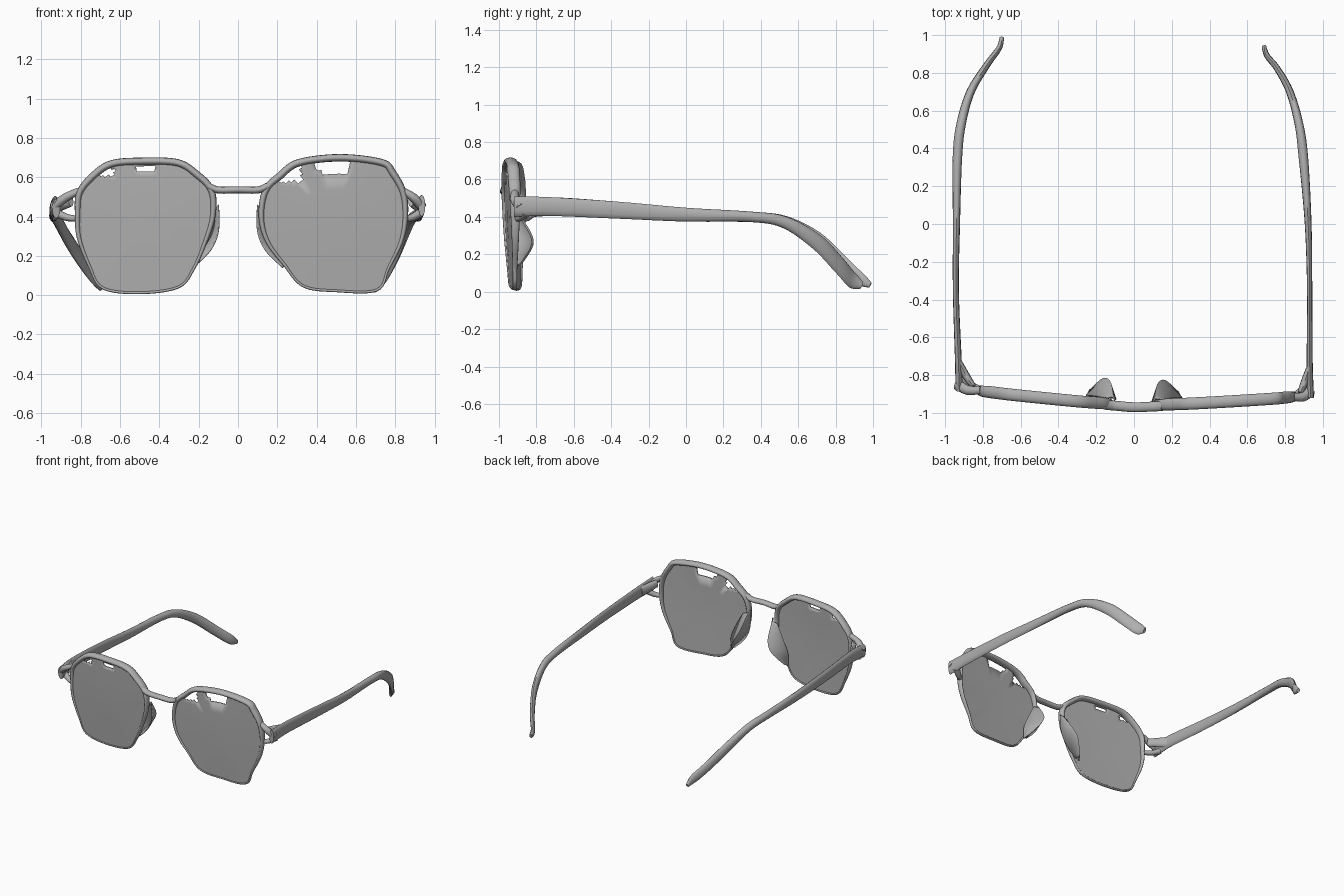
import bpy, bmesh, math
from mathutils import Vector

cube = bpy.data.objects.get("Cube")
if cube:
    bpy.data.objects.remove(cube)

grey = bpy.data.materials.new("plain grey")
grey.use_nodes = True
grey.diffuse_color = (0.43, 0.43, 0.43, 1)
shader = grey.node_tree.nodes["Principled BSDF"]
shader.inputs["Base Color"].default_value = grey.diffuse_color
shader.inputs["Roughness"].default_value = 0.8


def front_y(x, z):
    """Depth of the gently wrapped, slightly tilted front."""
    slope = 0.1 if x < 0 else 0.06
    return -0.972 + slope * math.hypot(x, 0.05) + 0.03 * (0.5 - z)


def smooth(points, steps, closed=False):
    """Spline through points of any dimension."""
    n = len(points)
    pick = (lambda i: points[i % n]) if closed else (lambda i: points[max(0, min(n - 1, i))])
    out = []
    for i in range(n if closed else n - 1):
        quad = [pick(i + k) for k in (-1, 0, 1, 2)]
        for s in range(steps):
            t = s / steps
            out.append([0.5 * (2 * b + (c - a) * t + (2 * a - 5 * b + 4 * c - d) * t * t
                        + (3 * b - a - 3 * c + d) * t ** 3) for a, b, c, d in zip(*quad)])
    if not closed:
        out.append(list(points[-1]))
    return out


def finish(name, bm, thickness=0):
    bmesh.ops.recalc_face_normals(bm, faces=bm.faces)
    mesh = bpy.data.meshes.new(name)
    bm.to_mesh(mesh)
    bm.free()
    mesh.materials.append(grey)
    obj = bpy.data.objects.new(name, mesh)
    bpy.context.collection.objects.link(obj)
    bpy.ops.object.select_all(action="DESELECT")
    obj.select_set(True)
    bpy.context.view_layer.objects.active = obj
    bpy.ops.object.shade_smooth_by_angle(angle=math.radians(50))
    if thickness:
        solid = obj.modifiers.new("thickness", "SOLIDIFY")
        solid.thickness = thickness
        solid.offset = 0
    return obj


def skin(bm, rows, wrap_rows=False, wrap_cols=False):
    """Quads between neighbouring rows of vertices."""
    n, m = len(rows), len(rows[0])
    for i in range(n if wrap_rows else n - 1):
        for j in range(m if wrap_cols else m - 1):
            a, b = rows[i], rows[(i + 1) % n]
            bm.faces.new((a[j], a[(j + 1) % m], b[(j + 1) % m], b[j]))


def sweep(name, path, axis, closed=False, sides=12):
    """Oval tube; each path point is x, y, z, radius along axis, radius across it."""
    bm = bmesh.new()
    rows = []
    spots = [Vector(p[:3]) for p in path]
    n = len(path)
    for i, p in enumerate(path):
        ahead = spots[(i + 1) % n] if closed else spots[min(n - 1, i + 1)]
        behind = spots[i - 1] if closed else spots[max(0, i - 1)]
        along = (ahead - behind).normalized()
        a = Vector(axis)
        a = (a - along * a.dot(along)).normalized()
        b = along.cross(a)
        turn = [2 * math.pi * k / sides for k in range(sides)]
        rows.append([bm.verts.new(spots[i] + a * p[3] * math.cos(t) + b * p[4] * math.sin(t))
                     for t in turn])
    skin(bm, rows, closed, True)
    if not closed:
        bm.faces.new(rows[0])
        bm.faces.new(rows[-1])
    return finish(name, bm)


def lens_and_rim(side, outline, gaps):
    loop = smooth(outline, 8, True)
    cx = sum(p[0] for p in loop) / len(loop)
    cz = 0.36
    # lens sheet in rings, with small broken gaps near the top
    bm = bmesh.new()
    rows = []
    for s in (0.99, 0.95, 0.91, 0.87, 0.83, 0.79, 0.72, 0.5, 0.25):
        ring = [(cx + (x - cx) * s, cz + (z - cz) * s) for x, z in loop]
        rows.append([bm.verts.new((x, front_y(x, z) - 0.008 * (1 - s), z)) for x, z in ring])
    skin(bm, rows, False, True)
    bm.faces.new(rows[-1])
    broken = []
    for f in bm.faces:
        c = f.calc_center_median()
        if any(x0 < c.x < x1 and z0 < c.z < z1 for x0, x1, z0, z1 in gaps):
            broken.append(f)
    bmesh.ops.delete(bm, geom=broken, context="FACES")
    finish(side + "_lens", bm, 0.012)
    # rim, heavier along the top and thin below
    path = []
    for x, z in loop:
        heavy = max(0, min(1, (z - 0.1) / 0.5))
        deep, wide = 0.012 + 0.02 * heavy, 0.007 + 0.012 * heavy
        d = Vector((cx - x, cz - z)).normalized() * wide
        x, z = x + d.x, z + d.y
        path.append((x, front_y(x, z) + 0.008 * heavy, z, deep, wide))
    sweep(side + "_rim", path, (0, 1, 0), True)


lens_and_rim("right",
             [(-0.83, 0.42), (-0.82, 0.53), (-0.75, 0.62), (-0.65, 0.685), (-0.48, 0.7),
              (-0.3, 0.69), (-0.2, 0.63), (-0.12, 0.54), (-0.115, 0.4), (-0.16, 0.26),
              (-0.22, 0.13), (-0.3, 0.035), (-0.5, 0.005), (-0.69, 0.03), (-0.76, 0.14),
              (-0.82, 0.29)],
             [(-0.7, -0.63, 0.605, 0.645), (-0.51, -0.43, 0.625, 0.66)])
lens_and_rim("left",
             [(0.865, 0.4), (0.855, 0.53), (0.8, 0.635), (0.74, 0.69), (0.52, 0.718),
              (0.3, 0.69), (0.2, 0.62), (0.125, 0.54), (0.105, 0.4), (0.14, 0.27),
              (0.23, 0.15), (0.33, 0.04), (0.5, 0.015), (0.71, 0.02), (0.77, 0.13),
              (0.84, 0.27)],
             [(0.21, 0.32, 0.575, 0.66), (0.4, 0.56, 0.625, 0.68)])

# bridge
sweep("bridge", smooth([(x, front_y(x, z), z, 0.026, 0.018) for x, z in
      ((-0.15, 0.555), (-0.1, 0.535), (0, 0.536), (0.1, 0.535), (0.15, 0.555))], 6), (0, 1, 0))

# nose pads: a folded sheet standing out behind each lens
for side, sign in (("right", -1), ("left", 1)):
    columns = [
        [(0.1, -0.945, 0.46), (0.1, -0.935, 0.33), (0.14, -0.93, 0.23), (0.23, -0.925, 0.14)],
        [(0.11, -0.925, 0.44), (0.125, -0.85, 0.33), (0.165, -0.83, 0.25), (0.235, -0.89, 0.15)],
        [(0.15, -0.93, 0.43), (0.21, -0.92, 0.32), (0.25, -0.92, 0.22), (0.25, -0.92, 0.13)]]
    bm = bmesh.new()
    rows = [[bm.verts.new((sign * x, y + (0.01 if sign < 0 else 0), z))
             for x, y, z in smooth(c, 5)] for c in columns]
    skin(bm, rows)
    finish(side + "_nose_pad", bm, 0.008)

# temples: flat bars that curve inward and drop behind the ear
temples = {
    "right": [(-0.925, -0.88, 0.44, 0.05, 0.02), (-0.93, -0.72, 0.455, 0.05, 0.018),
              (-0.943, -0.35, 0.435, 0.045, 0.016), (-0.94, 0, 0.412, 0.037, 0.019),
              (-0.935, 0.35, 0.4, 0.028, 0.025), (-0.915, 0.53, 0.375, 0.03, 0.025),
              (-0.865, 0.7, 0.285, 0.036, 0.022), (-0.78, 0.84, 0.155, 0.036, 0.018),
              (-0.715, 0.93, 0.07, 0.034, 0.015), (-0.7, 0.985, 0.035, 0.015, 0.012)],
    "left": [(0.935, -0.92, 0.455, 0.055, 0.018), (0.93, -0.72, 0.455, 0.05, 0.016),
             (0.93, -0.35, 0.435, 0.045, 0.014), (0.922, 0, 0.412, 0.037, 0.018),
             (0.897, 0.35, 0.4, 0.028, 0.025), (0.873, 0.53, 0.37, 0.032, 0.023),
             (0.825, 0.7, 0.265, 0.042, 0.02), (0.76, 0.82, 0.14, 0.044, 0.017),
             (0.705, 0.89, 0.06, 0.042, 0.015), (0.688, 0.94, 0.035, 0.02, 0.012)]}
for side, points in temples.items():
    sweep(side + "_temple", smooth(points, 6), (0, 0, 1))

# end pieces: upper and lower arms leaving a small opening beside the lens
for side, sign, y, reach in (("right", -1, -0.88, 0), ("left", 1, -0.915, 0.03)):
    upper = [(0.81 + reach, y, 0.53, 0.02, 0.018), (0.88 + reach / 2, y, 0.495, 0.025, 0.022),
             (0.935, y + 0.03, 0.45, 0.03, 0.025)]
    lower = [(0.82 + reach, y + 0.01, 0.39, 0.015, 0.015),
             (0.87 + reach / 2, y + 0.03, 0.395, 0.02, 0.018),
             (0.93, y + 0.06, 0.42, 0.025, 0.022)]
    hinge = [(0.85 + reach, y + 0.02, 0.48, 0.03, 0.015),
             (0.885 + reach / 2, y + 0.07, 0.47, 0.035, 0.02),
             (0.925, y + 0.15, 0.455, 0.04, 0.015)]
    for part, points, axis in (("upper_end_piece", upper, (0, 1, 0)),
                               ("lower_end_piece", lower, (0, 1, 0)),
                               ("hinge", hinge, (0, 0, 1))):
        path = smooth([(sign * p[0], *p[1:]) for p in points], 5)
        sweep(side + "_" + part, path, axis)
